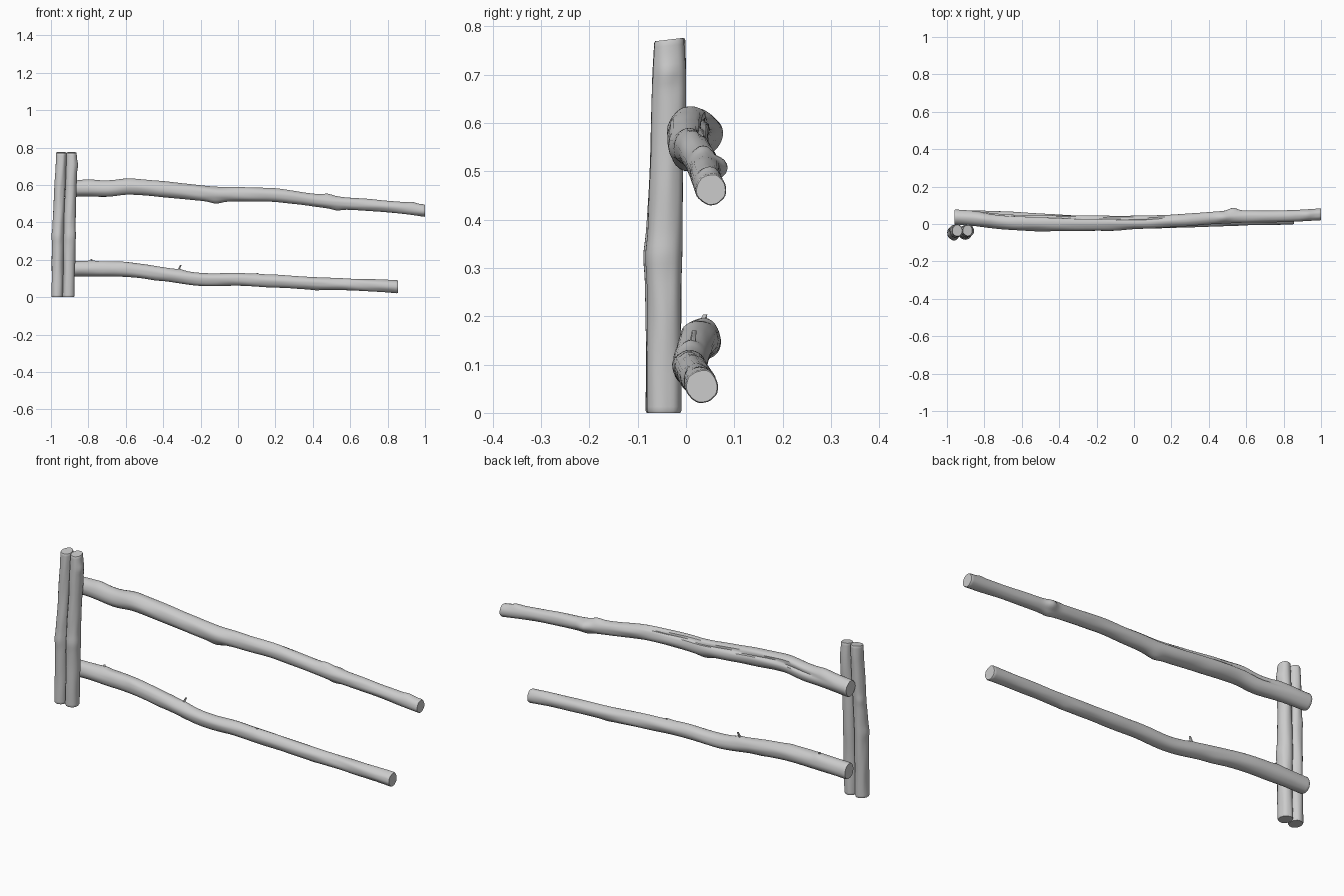
import bpy, bmesh, math
from mathutils import Vector, noise

if "Cube" in bpy.data.objects:
    bpy.data.objects.remove(bpy.data.objects["Cube"])

SIDES = 32


def spline(st, t):
    # smooth interpolation through stations whose first value is the axis position
    i = 0
    while i < len(st) - 2 and t > st[i + 1][0]:
        i += 1
    a, b, c, d = st[max(i - 1, 0)], st[i], st[i + 1], st[min(i + 2, len(st) - 1)]
    h = c[0] - b[0]
    u = (t - b[0]) / h
    out = []
    for k in range(1, len(b)):
        m0 = (c[k] - a[k]) / (c[0] - a[0]) * h
        m1 = (d[k] - b[k]) / (d[0] - b[0]) * h
        out.append((2*u**3 - 3*u*u + 1)*b[k] + (u**3 - 2*u*u + u)*m0
                   + (3*u*u - 2*u**3)*c[k] + (u**3 - u*u)*m1)
    return out


def ang_diff(a, b):
    return (a - b + math.pi) % (2 * math.pi) - math.pi


def log(name, st, vertical=False, knots=(), groove=None, rings=90, seed=0, slope=0):
    """Stations: (axis position, centre a, centre b, radius a, radius b).
    Knots: (axis position, angle, height, length, angular width)."""
    bm = bmesh.new()
    t0, t1 = st[0][0], st[-1][0]
    ts = [t0 + (t1 - t0) * i / rings for i in range(rings + 1)]
    levels = [(t0, .93)] + [(t0 + .005, 1)] + [(t, 1) for t in ts[1:-1]] + [(t1 - .005, 1), (t1, .93)]
    loops = []
    for t, s in levels:
        ca, cb, ra, rb = spline(st, t)
        ring = []
        for j in range(SIDES):
            ang = 2 * math.pi * j / SIDES
            p = Vector((math.cos(ang) * 1.2, math.sin(ang) * 1.2, t * 7 + seed * 13))
            bump = .0025 * noise.noise(p)
            bump += .001 * noise.noise(Vector((p.x * 3, p.y * 3, t * 5 + seed)))
            for kt, ka, kh, kl, kw in knots:
                bump += kh * math.exp(-((t - kt) / kl)**2 - (ang_diff(ang, ka) / kw)**2)
            if groove:
                g0, g1, a0, a1, depth = groove
                f = (t - g0) / (g1 - g0)
                if 0 < f < 1:
                    fade = min(1, 5 * f, 5 * (1 - f))
                    d = ang_diff(ang, a0 + (a1 - a0) * f)
                    bump -= depth * fade * math.exp(-(d / .16)**2)
            a = ca + math.cos(ang) * (ra + bump) * s
            b = cb + math.sin(ang) * (rb + bump) * s
            lean = slope * b * (t - t0) / (t1 - t0)
            ring.append(bm.verts.new((a, b, t + lean) if vertical else (t, a, b)))
        loops.append(ring)
    for r, q in zip(loops, loops[1:]):
        for j in range(SIDES):
            k = (j + 1) % SIDES
            bm.faces.new((r[j], r[k], q[k], q[j]))
    bm.faces.new(loops[0][::-1])
    bm.faces.new(loops[-1])
    bmesh.ops.recalc_face_normals(bm, faces=bm.faces)
    me = bpy.data.meshes.new(name)
    bm.to_mesh(me)
    bm.free()
    ob = bpy.data.objects.new(name, me)
    bpy.context.collection.objects.link(ob)
    bpy.ops.object.select_all(action='DESELECT')
    ob.select_set(True)
    bpy.context.view_layer.objects.active = ob
    bpy.ops.object.shade_smooth_by_angle(angle=math.radians(45))
    return ob


U, D, B, F = math.pi / 2, -math.pi / 2, 0, math.pi   # up, down, back, front on a rail

# Paired posts
log("post_left", [(0, -.967, -.047, .032, .037), (.2, -.964, -.047, .031, .036),
                  (.33, -.962, -.047, .031, .038), (.5, -.957, -.041, .030, .035),
                  (.7, -.947, -.035, .029, .035), (.777, -.945, -.035, .029, .032)],
    True, [(.33, F, .004, .03, .8), (.33, D, .003, .03, .9), (.5, 2.4, .003, .02, .7)],
    rings=60, seed=1, slope=.12)
log("post_right", [(0, -.907, -.046, .032, .036), (.2, -.902, -.046, .032, .035),
                   (.33, -.902, -.045, .033, .037), (.5, -.897, -.040, .031, .035),
                   (.7, -.889, -.035, .030, .035), (.777, -.890, -.035, .028, .031)],
    True, [(.33, 0, .003, .03, .8), (.71, 0, .005, .02, .7), (.33, D, .003, .03, .9)],
    rings=60, seed=2, slope=.12)

# Upper rail, with knots and a long split along the back
log("upper_rail", [(-.96, .037, .578, .039, .042), (-.85, .029, .581, .040, .043),
                   (-.7, .012, .580, .041, .044), (-.58, .006, .590, .042, .042),
                   (-.4, .004, .577, .043, .043), (-.12, .004, .550, .040, .040),
                   (0, .008, .550, .036, .039), (.2, .016, .544, .034, .036),
                   (.5, .037, .508, .033, .034), (.8, .042, .485, .031, .031),
                   (1, .052, .462, .032, .033)],
    knots=[(-.12, D, .010, .04, .7), (.53, .1, .016, .03, .6), (.48, U, .008, .03, .6),
           (.53, D, .007, .03, .6), (.93, U, .007, .025, .6), (-.8, U, .005, .04, .7),
           (-.6, 1.0, .006, .07, .6)],
    groove=(-.88, .3, .25, 1.15, .010), rings=140, seed=3)

# Lower rail
log("lower_rail", [(-.95, .036, .150, .037, .040), (-.8, .032, .152, .039, .041),
                   (-.6, .024, .147, .038, .040), (-.4, .014, .123, .036, .037),
                   (-.2, .007, .095, .035, .035), (0, .008, .095, .034, .034),
                   (.2, .013, .085, .034, .034), (.45, .021, .072, .034, .033),
                   (.7, .028, .064, .033, .032), (.855, .033, .055, .034, .035)],
    knots=[(-.78, 1.3, .005, .02, .5), (-.6, 2.2, .004, .04, .5), (-.31, U, .005, .025, .5),
           (.1, 1.9, .003, .02, .4), (.42, D, .004, .03, .5), (-.45, D, .003, .04, .6)],
    rings=130, seed=4)

# Broken twig stubs on the lower rail
for i, (x, y, z, lean_x, lean_y, ln) in enumerate([(-.318, .014, .145, .012, .003, .026),
                                                   (-.78, .035, .19, -.004, .004, .014),
                                                   (.10, .008, .115, .004, 0, .013)]):
    log(f"twig_stub_{i + 1}", [(z - .015, x, y, .009, .009), (z, x, y, .006, .006),
                               (z + ln, x + lean_x, y + lean_y, .004, .004)],
        True, rings=6, seed=5 + i)
